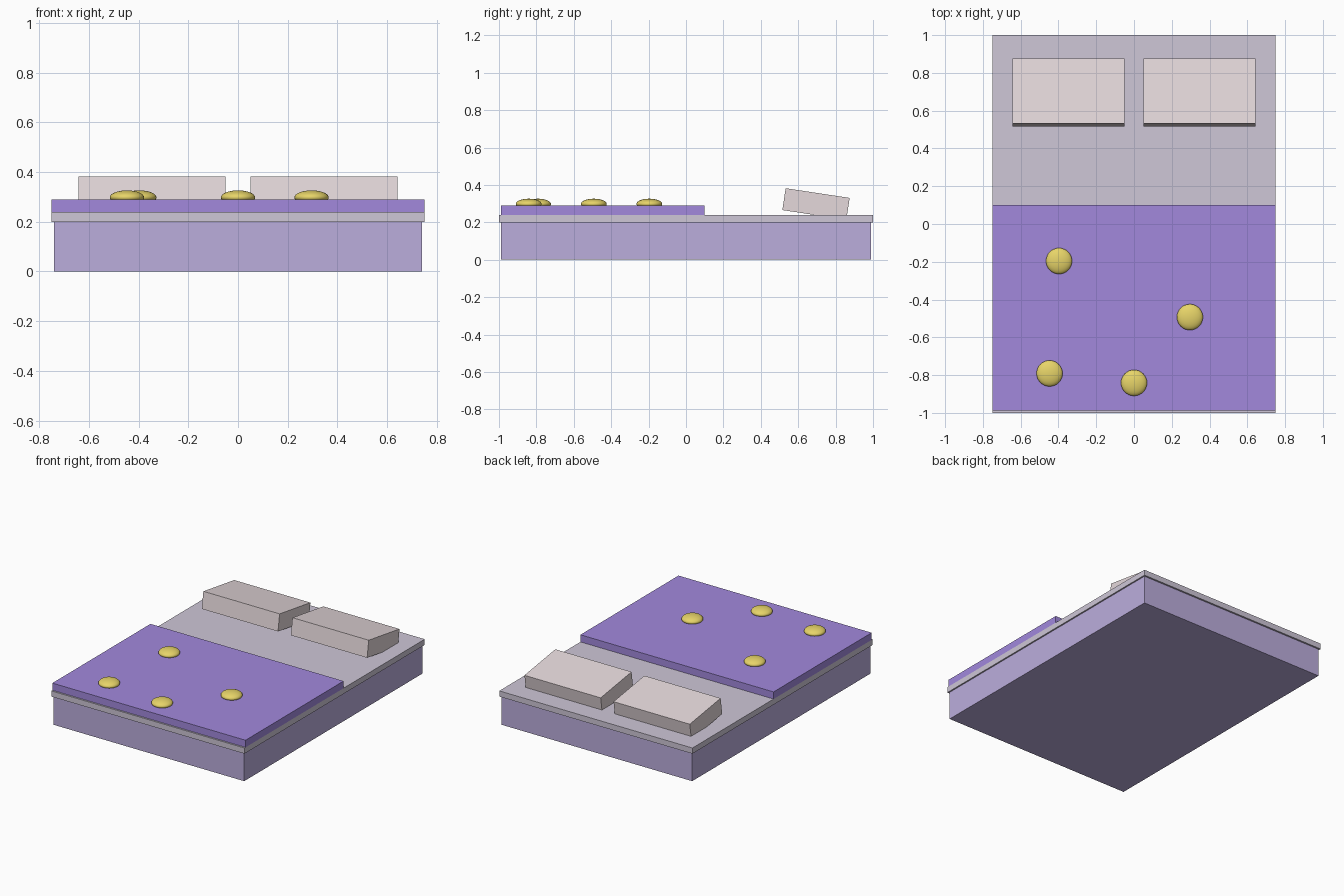
import bpy

if "Cube" in bpy.data.objects:
    bpy.data.objects.remove(bpy.data.objects["Cube"])

def material(name, rgb):
    m = bpy.data.materials.new(name)
    m.diffuse_color = (*rgb, 1)
    m.use_nodes = True
    m.node_tree.nodes["Principled BSDF"].inputs["Base Color"].default_value = m.diffuse_color
    return m

lavender = material("lavender", (0.50, 0.42, 0.72))
linen = material("linen", (0.62, 0.57, 0.68))
purple = material("purple", (0.36, 0.25, 0.72))
pink = material("pale_pink", (0.78, 0.69, 0.71))
gold = material("gold", (0.80, 0.66, 0.14))

def box(name, lo, hi, mat, tilt=0):
    centre = [(a + b) / 2 for a, b in zip(lo, hi)]
    bpy.ops.mesh.primitive_cube_add(size=1, location=centre, rotation=(tilt, 0, 0))
    ob = bpy.context.object
    ob.name = name
    ob.scale = [b - a for a, b in zip(lo, hi)]
    ob.data.materials.append(mat)
    return ob

# Bed base, sheet and blanket
box("mattress", (-0.74, -0.988, 0), (0.74, 0.988, 0.2), lavender)
box("sheet", (-0.75, -1, 0.2), (0.75, 1, 0.24), linen)
box("blanket", (-0.75, -0.988, 0.24), (0.75, 0.1, 0.29), purple)

# Pillows, tilted back and sunk slightly into the sheet
for side, name in ((-1, "left_pillow"), (1, "right_pillow")):
    x = side * 0.346
    box(name, (x - 0.296, 0.522, 0.239), (x + 0.296, 0.868, 0.357), pink, tilt=-0.15)

# Flattened gold buttons on the blanket
for i, (x, y) in enumerate([(-0.397, -0.196), (0.296, -0.493), (-0.447, -0.791), (0, -0.841)]):
    bpy.ops.mesh.primitive_uv_sphere_add(segments=32, ring_count=16, radius=0.069,
                                         location=(x, y, 0.298))
    ob = bpy.context.object
    ob.name = f"button_{i + 1}"
    ob.scale.z = 0.41
    ob.data.materials.append(gold)
    bpy.ops.object.shade_smooth()
